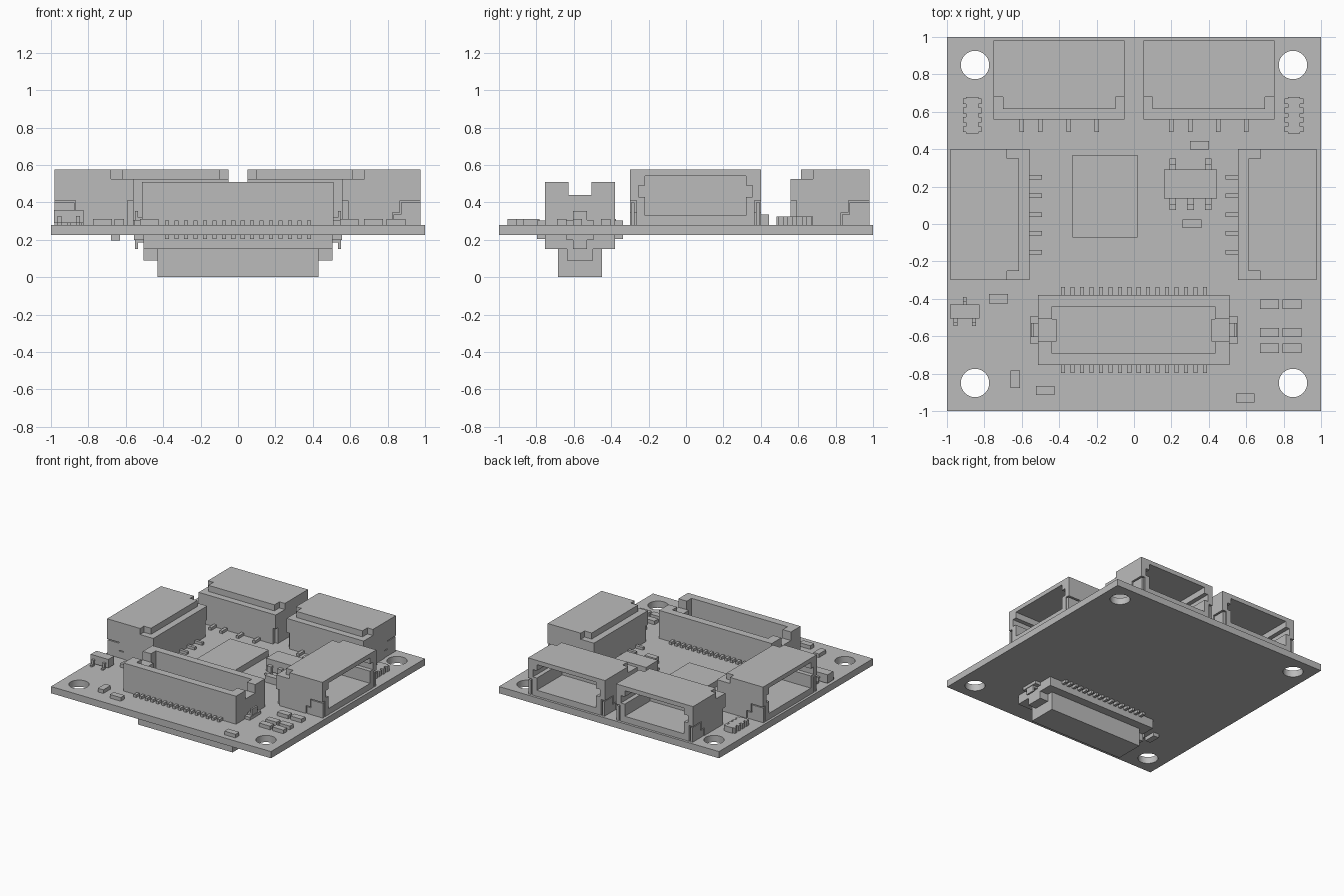
import bpy
import bmesh
from math import radians
from mathutils import Matrix

cube = bpy.data.objects.get("Cube")
if cube:
    bpy.data.objects.remove(cube)

grey = bpy.data.materials.new("plain grey")
grey.use_nodes = True
colour = (0.5, 0.5, 0.5, 1)
grey.diffuse_color = colour
grey.node_tree.nodes["Principled BSDF"].inputs["Base Color"].default_value = colour

BOARD_TOP, BOARD_BOTTOM = 0.28, 0.225
SIDES = (-1, 1)


def finish(name, mesh_data, place=None):
    mesh = bpy.data.meshes.new(name)
    mesh_data.to_mesh(mesh)
    mesh_data.free()
    mesh.materials.append(grey)
    obj = bpy.data.objects.new(name, mesh)
    bpy.context.collection.objects.link(obj)
    if place:
        obj.matrix_world = place
    return obj


def add_box(bm, x, y, z):
    """Each argument is a (low, high) pair."""
    spans = [(min(s), max(s)) for s in (x, y, z)]
    size = [high - low for low, high in spans]
    middle = [(low + high) / 2 for low, high in spans]
    matrix = Matrix.Translation(middle) @ Matrix.Diagonal((*size, 1))
    bmesh.ops.create_cube(bm, size=1, matrix=matrix)


def boxes(name, parts, place=None):
    bm = bmesh.new()
    for part in parts:
        add_box(bm, *part)
    return finish(name, bm, place)


def span(middle, width):
    return (middle - width / 2, middle + width / 2)


def carve(obj, cutter):
    """Subtract the cutter from the object and remove it."""
    cutter.hide_render = True
    mod = obj.modifiers.new("cut", "BOOLEAN")
    mod.operation, mod.solver, mod.object = "DIFFERENCE", "EXACT", cutter
    mod.use_self = True
    bpy.context.view_layer.update()
    graph = bpy.context.evaluated_depsgraph_get()
    result = bpy.data.meshes.new_from_object(obj.evaluated_get(graph))
    obj.modifiers.clear()
    obj.data = result
    bpy.data.objects.remove(cutter)


# Circuit board with four mounting holes
board = boxes("circuit_board", [((-1, 1), (-1, 1), (BOARD_BOTTOM, BOARD_TOP))])
bm = bmesh.new()
for sx in SIDES:
    for sy in SIDES:
        bmesh.ops.create_cone(bm, cap_ends=True, segments=40, radius1=0.076, radius2=0.076, depth=1,
                              matrix=Matrix.Translation((sx * 0.85, sy * 0.85, 0.25)))
carve(board, finish("hole_cutter", bm))
board.data.shade_smooth()
with bpy.context.temp_override(object=board, active_object=board, selected_objects=[board],
                               selected_editable_objects=[board]):
    bpy.ops.object.shade_smooth_by_angle(angle=radians(30))


def wire_socket(name, x, y, turn, pins):
    """Shrouded socket, built with its mouth toward local +y."""
    place = Matrix.Translation((x, y, BOARD_TOP)) @ Matrix.Rotation(radians(turn), 4, "Z")
    half, depth, height, step = 0.35, 0.42, 0.295, 0.245
    shell = boxes(name + "_shell", [((-half, half), (0, depth), (0, height))], place)
    cuts = [
        ((-0.27, 0.27), (0.09, 1), (0.05, 0.26)),          # mouth
        ((-0.305, 0.305), (0.09, 1), (0.15, 0.21)),        # side keyways
        ((-1, 1), (-1, 0.055), (step, 1)),                 # rear ledge
    ]
    for s in SIDES:
        outer = (s * 0.3, s)
        cuts += [(outer, (-1, 0.12), (step, 1)),
                 ((s * 0.325, s), (-1, 0.03), (-1, 0.13)),
                 ((s * 0.315, s), (0.31, 1), (-1, 0.13)),
                 ((s * 0.315, s), (0.27, 1), (-1, 0.065))]
    for cut in cuts:
        carve(shell, boxes("socket_cutter", [cut], place))
    boxes(name + "_pins", [(span(p, 0.024), (-0.068, 0.01), (0, 0.022)) for p in pins], place)
    tabs = []
    for s in SIDES:
        tabs += [((s * 0.325, s * 0.345), (0.315, depth), (0, 0.12)),
                 ((s * 0.325, s * 0.345), (0.275, depth), (0, 0.055))]
    boxes(name + "_solder_tabs", tabs, place)


four = (-0.2, -0.1, 0.05, 0.2)
five = [0.1 * i for i in range(-2, 3)]
wire_socket("back_right_socket", -0.4, 0.56, 0, four)
wire_socket("back_left_socket", 0.4, 0.56, 0, four)
wire_socket("right_socket", -0.56, 0.05, 90, five)
wire_socket("left_socket", 0.557, 0.05, -90, five)

# Upper board-to-board receptacle
MID = -0.567
upper = boxes("receptacle_body", [((-0.513, 0.51), span(MID, 0.375), (BOARD_TOP, 0.51))])
carve(upper, boxes("cavity_cutter", [((-0.438, 0.434), span(MID, 0.25), (0.32, 1))]))
for s in SIDES:
    carve(upper, boxes("notch_cutter", [((s * 0.42, s), span(MID, 0.125), (0.44, 1))]))
boxes("receptacle_end_ledges", [((s * 0.415, s * 0.45), span(MID, 0.12), (0.3, 0.44)) for s in SIDES])

# Lower board-to-board plug
boxes("plug_base", [((-0.505, 0.505), span(MID, 0.375), (0.15, BOARD_BOTTOM))])
boxes("plug_end_blocks", [((s * 0.42, s * 0.505), span(MID, 0.14), (0.09, 0.2)) for s in SIDES])
boxes("plug_tongue", [((-0.43, 0.43), span(MID, 0.235), (0, 0.16))])

# Pin rows and end clips of both connectors
for name, face, out in (("receptacle", BOARD_TOP, 1), ("plug", BOARD_BOTTOM, -1)):
    pins, clips = [], []
    for s in SIDES:
        for i in range(16):
            pins.append((span((i - 7.5) * 0.0505, 0.022), (MID + s * 0.18, MID + s * 0.23),
                         (face, face + out * 0.022)))
        clips += [((s * 0.5, s * 0.555), span(MID, 0.145), (face, face + out * 0.025)),
                  ((s * 0.5, s * 0.55), span(MID, 0.075), (face, face + out * 0.04)),
                  ((s * 0.535, s * 0.55), span(MID, 0.075), (face, face + out * 0.075))]
    boxes(name + "_pins", pins)
    boxes(name + "_end_clips", clips)

# Main chip
boxes("main_chip", [((-0.33, 0.02), (-0.072, 0.37), (BOARD_TOP, 0.33))])


def legged_chip(name, x, y, size, front, back, reach):
    """Small package standing on bent legs."""
    wide, deep, tall = size
    place = Matrix.Translation((x, y, BOARD_TOP))
    boxes(name + "_body", [(span(0, wide), span(0, deep), (0.01, tall))], place)
    legs, thick = [], reach * 0.3
    for side, row in ((-1, front), (1, back)):
        edge, end = side * deep / 2, side * (deep / 2 + reach)
        bend = edge + side * reach * 0.5
        for p in row:
            across = span(p, wide * 0.13)
            legs += [(across, (edge, bend), (tall * 0.6 - thick, tall * 0.6)),
                     (across, (bend - side * thick, bend), (0, tall * 0.6)),
                     (across, (bend - side * thick, end), (0, thick))]
    boxes(name + "_legs", legs, place)


legged_chip("regulator", 0.302, 0.213, (0.285, 0.155, 0.11), (-0.095, 0, 0.095), (-0.095, 0.095), 0.06)
legged_chip("transistor", -0.905, -0.468, (0.16, 0.075, 0.08), (-0.05, 0.05), (0,), 0.04)

# Resistor arrays with scalloped long edges
for label, x in (("right", -0.865), ("left", 0.855)):
    bars = [(span(x, 0.065), span(0.582, 0.195), (BOARD_TOP, 0.325))]
    for i in range(4):
        bars.append((span(x, 0.1), span(0.582 + (i - 1.5) * 0.05, 0.03), (BOARD_TOP, 0.325)))
    boxes(label + "_resistor_array", bars)

# Small chip components
flat = [(-0.725, -0.4), (-0.475, -0.89), (0.595, -0.93)]
flat += [(x, y) for x in (0.725, 0.845) for y in (-0.43, -0.58, -0.665)]
boxes("small_resistors", [(span(x, 0.1), span(y, 0.05), (BOARD_TOP, 0.31)) for x, y in flat])
boxes("turned_resistor", [(span(-0.635, 0.05), span(-0.83, 0.095), (BOARD_TOP, 0.31))])
boxes("capacitors", [(span(x, 0.1), span(y, 0.045), (BOARD_TOP, 0.335))
                     for x, y in ((0.35, 0.422), (0.31, 0.002))])
boxes("underside_resistor", [(span(-0.655, 0.05), span(-0.57, 0.1), (0.195, BOARD_BOTTOM))])
